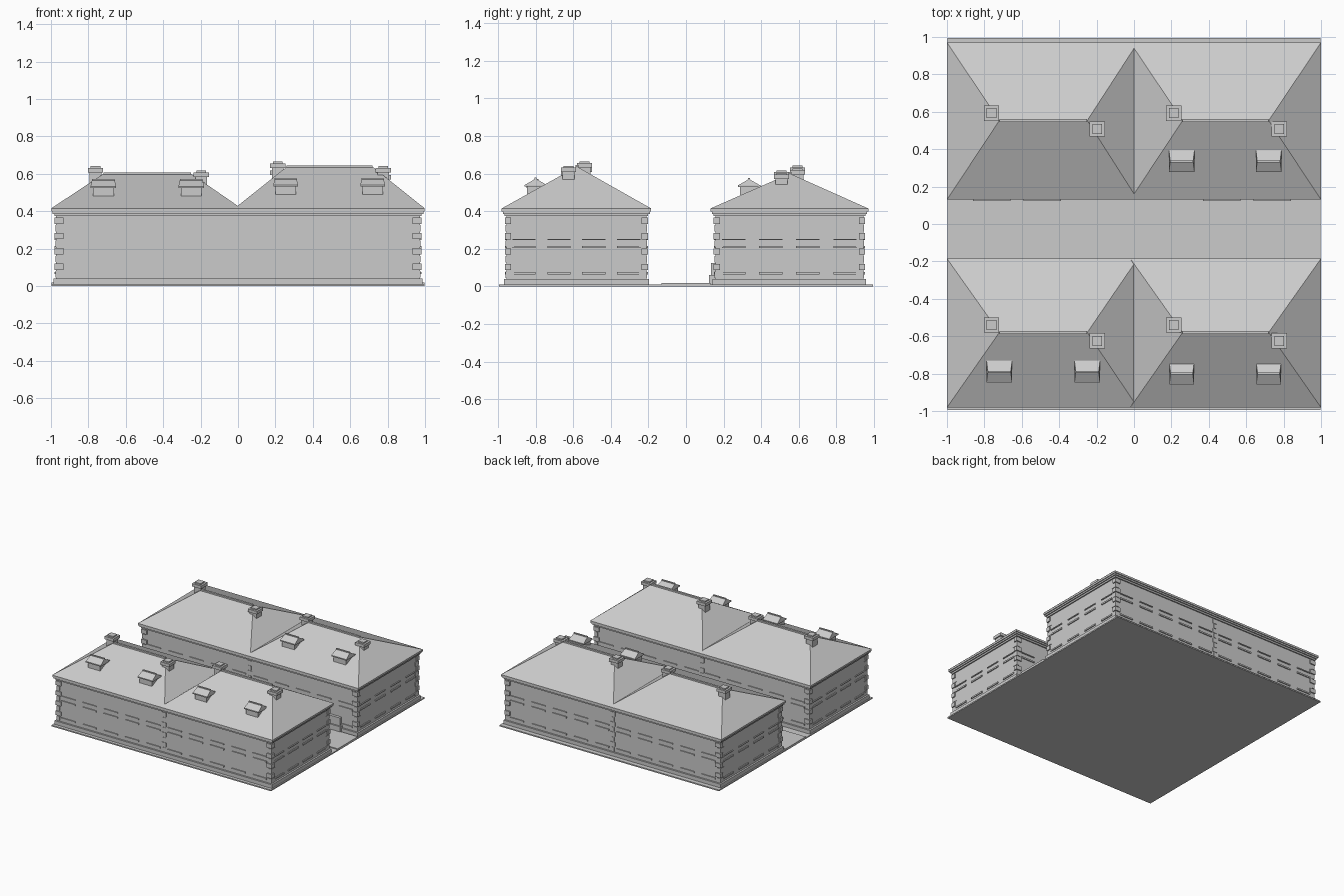
import bpy
import bmesh

cube = bpy.data.objects.get("Cube")
if cube:
    bpy.data.objects.remove(cube, do_unlink=True)

stone = bpy.data.materials.new("plain grey stone")
stone.use_nodes = True
GREY = (0.6, 0.6, 0.6, 1)
stone.diffuse_color = GREY
stone.node_tree.nodes["Principled BSDF"].inputs["Base Color"].default_value = GREY


def add_box(bm, x0, x1, y0, y1, z0, z1):
    v = [bm.verts.new((x, y, z)) for z in (z0, z1)
         for x, y in ((x0, y0), (x1, y0), (x1, y1), (x0, y1))]
    bm.faces.new(v[3::-1])
    bm.faces.new(v[4:])
    for i in range(4):
        j = (i + 1) % 4
        bm.faces.new((v[i], v[j], v[j + 4], v[i + 4]))


def add_hip(bm, x0, x1, y0, y1, z0, r0, r1, ry, rz):
    """Solid with a rectangular base and a ridge along x."""
    a, b, c, d = [bm.verts.new((x, y, z0)) for x, y in
                  ((x0, y0), (x1, y0), (x1, y1), (x0, y1))]
    e, f = bm.verts.new((r0, ry, rz)), bm.verts.new((r1, ry, rz))
    for face in ((d, c, b, a), (a, b, f, e), (c, d, e, f), (b, c, f), (d, a, e)):
        bm.faces.new(face)


def finish(name, bm):
    mesh = bpy.data.meshes.new(name)
    bm.to_mesh(mesh)
    bm.free()
    mesh.materials.append(stone)
    obj = bpy.data.objects.new(name, mesh)
    bpy.context.collection.objects.link(obj)


def boxes(name, items):
    bm = bmesh.new()
    for item in items:
        add_box(bm, *item)
    finish(name, bm)


def ring(x, y0, y1, grow, z0, z1):
    return (-x - grow, x + grow, y0 - grow, y1 + grow, z0, z1)


def terrace(label, y0, y1, ridge_y, ridge_left, ridge_right):
    """One row of two joined houses; y0 and y1 are its wall faces."""
    X = 0.972
    boxes(label + "_walls", [ring(X, y0, y1, 0, 0.01, 0.39)])
    boxes(label + "_plinth", [ring(X, y0, y1, 0.014, 0.005, 0.04)])
    boxes(label + "_cornice", [ring(X, y0, y1, 0.010, 0.373, 0.386),
                               ring(X, y0, y1, 0.019, 0.386, 0.398),
                               ring(X, y0, y1, 0.026, 0.398, 0.414)])

    # Window sills and lintels on all four walls
    trim = []
    side_count = 4
    pitch = (y1 - y0) / side_count
    for z, h in ((0.063, 0.012), (0.203, 0.012), (0.246, 0.007)):
        for i in range(10):
            x = (i - 4.5) * 0.193
            for y in (y0, y1):
                trim.append((x - 0.062, x + 0.062, y - 0.008, y + 0.008, z, z + h))
        for i in range(side_count):
            y = y0 + (i + 0.5) * pitch
            for x in (-X, X):
                trim.append((x - 0.008, x + 0.008, y - 0.062, y + 0.062, z, z + h))
    boxes(label + "_window_trim", trim)

    # Alternating corner stones, and a column of them where the houses meet
    stones = []
    for i in range(8):
        z = 0.045 + i * 0.041
        long, short = (0.04, 0.025) if i % 2 else (0.025, 0.04)
        p = 0.009 if i % 2 else 0.004
        for x in (-X, X):
            for y in (y0, y1):
                sx, sy = (1 if x < 0 else -1), (1 if y == y0 else -1)
                xa, xb = sorted((x - sx * p, x + sx * long))
                ya, yb = sorted((y - sy * p, y + sy * short))
                stones.append((xa, xb, ya, yb, z, z + 0.034))
        for y in (y0, y1):
            stones.append((-long / 2, long / 2, y - 0.004, y + 0.004, z, z + 0.034))
    boxes(label + "_corner_stones", stones)

    # Two hipped roofs that run into each other at the valley
    e0, e1 = y0 - 0.026, y1 + 0.026
    for side, xa, xb, ra, rb, rz in (
            ("left", -0.02, 1, 0.26, 0.72, ridge_left),
            ("right", -1, 0.02, -0.72, -0.25, ridge_right)):
        bm = bmesh.new()
        add_hip(bm, xa, xb, e0, e1, 0.414, ra, rb, ridge_y, rz)
        finish(f"{label}_{side}_roof", bm)
        boxes(f"{label}_{side}_ridge_cap",
              [(ra, rb, ridge_y - 0.008, ridge_y + 0.008, rz - 0.01, rz + 0.008)])

    # Chimneys with stepped caps
    stacks = []
    for x, dy, top in ((-0.762, 0.04, ridge_right + 0.042),
                       (-0.197, -0.045, ridge_right + 0.017),
                       (0.213, 0.04, ridge_left + 0.028),
                       (0.777, -0.045, ridge_left + 0.004)):
        y = ridge_y + dy
        for r, za, zb in ((0.031, 0.45, top - 0.03), (0.041, top - 0.034, top - 0.01),
                          (0.026, top - 0.01, top)):
            stacks.append((x - r, x + r, y - r, y + r, za, zb))
    boxes(label + "_chimneys", stacks)


def dormers(name, xs, y, z, half):
    bm = bmesh.new()
    for x in xs:
        add_box(bm, x - half + 0.012, x + half - 0.012, y - 0.047, y + 0.05, z, z + 0.045)
        add_box(bm, x - half, x + half, y - 0.058, y + 0.06, z + 0.043, z + 0.052)
        add_hip(bm, x - half, x + half, y - 0.056, y + 0.058, z + 0.052,
                x - half + 0.007, x + half - 0.007, y, z + 0.085)
        add_box(bm, x - half + 0.007, x + half - 0.007, y - 0.005, y + 0.005,
                z + 0.078, z + 0.09)
    finish(name, bm)


# Ground and the yard between the rows
boxes("ground_slab", [(-0.996, 0.996, -0.995, 0.995, 0, 0.01)])
boxes("yard_paving", [(-0.996, 0.996, -0.13, 0.13, 0.005, 0.018)])

terrace("front_row", -0.955, -0.211, -0.58, 0.637, 0.6)
terrace("back_row", 0.156, 0.944, 0.553, 0.6, 0.6)

dormers("front_left_dormers", (0.255, 0.72), -0.8, 0.488, 0.066)
dormers("front_right_dormers", (-0.72, -0.25), -0.79, 0.481, 0.068)
dormers("back_left_dormers", (0.255, 0.72), 0.335, 0.486, 0.068)

# Door surrounds and steps facing the yard
doors = []
for x in (-0.76, -0.49, 0.47, 0.74):
    doors.append((x - 0.09, x + 0.09, 0.134, 0.16, 0.01, 0.125))
    doors.append((x - 0.1, x + 0.1, 0.122, 0.16, 0.01, 0.06))
boxes("yard_doorways", doors)
